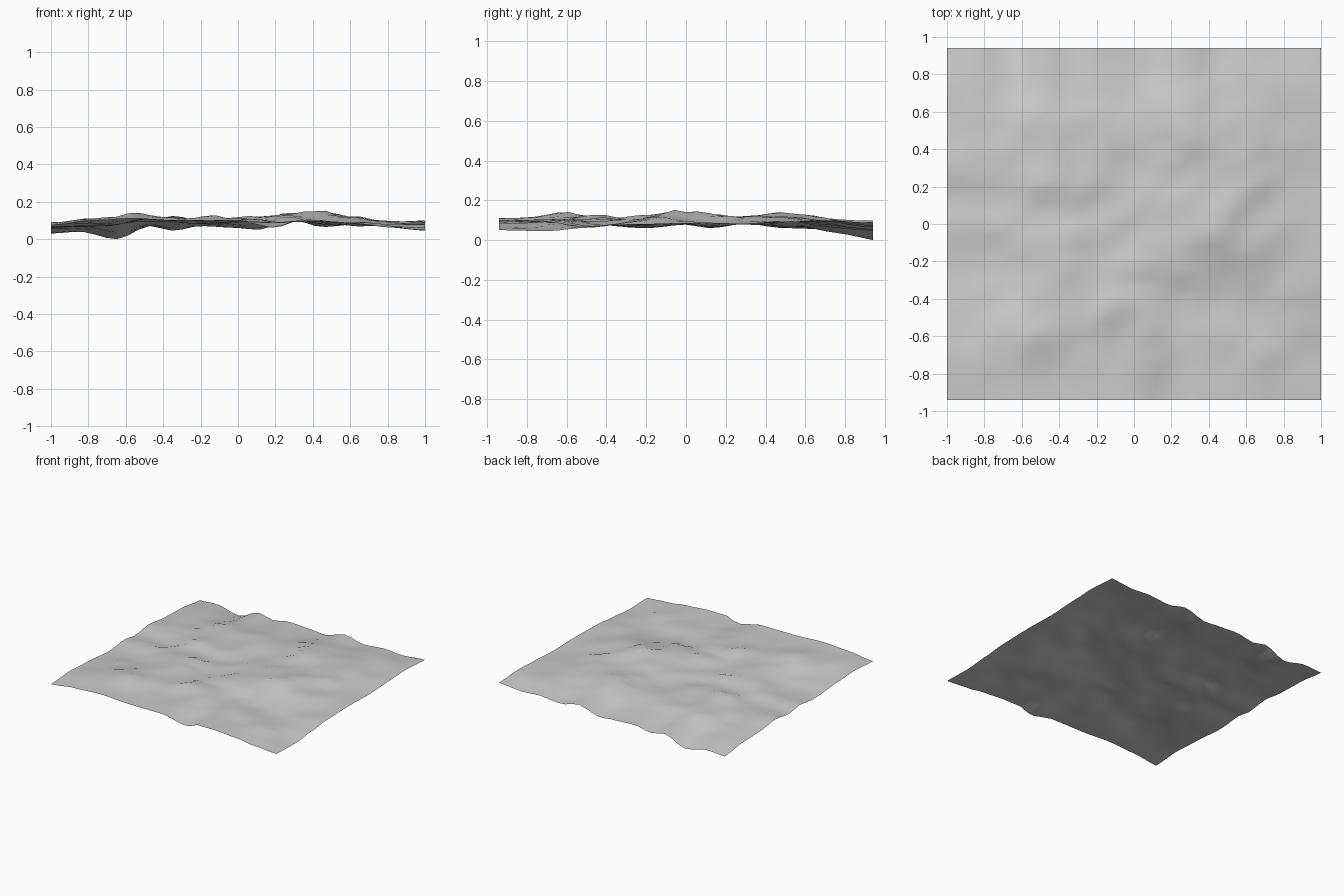
import bpy
from mathutils import Vector, noise

cube = bpy.data.objects.get("Cube")
if cube:
    bpy.data.objects.remove(cube, do_unlink=True)

NX, NY = 34, 32
HALF_X, HALF_Y = 1.0, 0.94

# Border profiles: (position along the edge, height)
front_edge = [(-1, .075), (-.79, .1), (-.56, .112), (-.3, .1), (0, .1), (.12, .075), (.2, .058),
              (.3, .095), (.45, .095), (.64, .083), (.81, .062), (1, .05)]
back_edge = [(-1, .03), (-.85, .04), (-.65, 0), (-.47, .07), (-.35, .045), (-.2, .07), (0, .06),
             (.1, .05), (.3, .1), (.45, .065), (.65, .08), (.8, .07), (1, .087)]
right_edge = [(-.94, .05), (-.7, .045), (-.5, .062), (-.3, .08), (0, .085), (.25, .08),
              (.5, .092), (.7, .1), (.94, .087)]
left_edge = [(-.94, .075), (-.7, .09), (-.5, .08), (-.2, .06), (0, .078), (.12, .06),
             (.3, .082), (.5, .06), (.7, .055), (.94, .03)]

# Highest ground met along each axis
skyline_x = [(-1, .09), (-.8, .11), (-.65, .12), (-.55, .15), (-.43, .13), (-.2, .125), (0, .13),
             (.1, .12), (.2, .14), (.4, .162), (.55, .145), (.8, .13), (.9, .12), (1, .1)]
skyline_y = [(-.94, .115), (-.7, .15), (-.6, .15), (-.4, .128), (-.2, .125), (-.05, .16),
             (.05, .16), (.2, .142), (.35, .13), (.5, .142), (.65, .14), (.8, .118), (.94, .105)]

# Broad hills and hollows: (x, y, radius, height)
hills = [(.42, .02, .2, .038), (.2, -.12, .15, .016), (-.57, -.62, .14, .035), (.2, .55, .2, .022),
         (-.5, .5, .18, .018), (.62, .5, .2, .022), (.55, -.42, .18, -.025), (.8, -.25, .15, -.012),
         (-.42, -.8, .1, -.025), (-.2, .1, .2, -.006), (.1, -.65, .16, .01), (.65, -.72, .15, .012)]

# Small ledges with abrupt sides: (x, y, half width, half depth)
ledges = [(.3, .42, .07, .05), (-.77, .39, .07, .03), (-.1, -.42, .04, .09), (.4, -.06, .08, .05),
          (-.33, -.07, .08, .04), (.18, .86, .07, .03), (.15, .67, .09, .03), (-.45, .83, .06, .04),
          (.3, -.84, .08, .04), (-.72, -.05, .05, .06), (.72, .8, .06, .04), (-.93, .28, .03, .06),
          (-.48, .2, .08, .04), (.68, .19, .06, .05), (-.8, -.35, .06, .03), (.2, .3, .04, .06),
          (-.1, -.82, .05, .03), (0, -.25, .09, .04), (.27, -.26, .08, .04), (.78, -.7, .06, .03)]


def along(profile, t):
    """Smoothly interpolated height of a profile."""
    for (a, h0), (b, h1) in zip(profile, profile[1:]):
        if t <= b:
            k = max(0, (t - a) / (b - a))
            return h0 + (h1 - h0) * k * k * (3 - 2 * k)
    return profile[-1][1]


def lift(profile, t, k):
    """Height of a border above the straight line between its ends."""
    return along(profile, t) - (1 - k) * profile[0][1] - k * profile[-1][1]


def height(x, y):
    # Even sheet between the corners, with each border's shape dying away inward
    u, v = (x + HALF_X) / (2 * HALF_X), (y + HALF_Y) / (2 * HALF_Y)
    z = ((1 - u) * ((1 - v) * front_edge[0][1] + v * back_edge[0][1])
         + u * ((1 - v) * front_edge[-1][1] + v * back_edge[-1][1]))
    z += lift(front_edge, x, u) * (1 - v) ** 5 + lift(back_edge, x, u) * v ** 5
    z += lift(left_edge, y, v) * (1 - u) ** 5 + lift(right_edge, y, v) * u ** 5

    # Relief fades out at the border
    fade = min(1, 5 * min(u, 1 - u, v, 1 - v))
    relief = .02 + .32 * u * (1 - u) * v * (1 - v)
    for hx, hy, rad, h in hills:
        relief += h * 2.718 ** (-((x - hx) ** 2 + (y - hy) ** 2) / rad ** 2)
    # Diagonal ripples running from front left to back right
    p = Vector(((x + y) * 2, (x - y) * 4, 0))
    relief += .02 * noise.noise(p + Vector((3.3, 1.7, .4)))
    relief += .014 * noise.noise(p * 2 + Vector((7.1, 2.6, .7)))
    for lx, ly, half_w, half_d in ledges:
        if abs(x - lx) < half_w and abs(y - ly) < half_d:
            relief += .014
    z += relief * fade
    return max(0, min(z, along(skyline_x, x), along(skyline_y, y)))


# Terrain sheet
verts = []
for j in range(NY + 1):
    for i in range(NX + 1):
        x = HALF_X * (2 * i / NX - 1)
        y = HALF_Y * (2 * j / NY - 1)
        verts.append((x, y, height(x, y)))
row = NX + 1
faces = [(j * row + i, j * row + i + 1, (j + 1) * row + i + 1, (j + 1) * row + i)
         for j in range(NY) for i in range(NX)]

mesh = bpy.data.meshes.new("terrain_sheet")
mesh.from_pydata(verts, [], faces)
mesh.update()
mesh.shade_smooth()
terrain = bpy.data.objects.new("terrain_sheet", mesh)
bpy.context.collection.objects.link(terrain)

# Plain grey ground
grey = bpy.data.materials.new("light_grey_ground")
grey.use_nodes = True
colour = (.6, .6, .6, 1)
grey.diffuse_color = colour
grey.node_tree.nodes["Principled BSDF"].inputs["Base Color"].default_value = colour
mesh.materials.append(grey)
